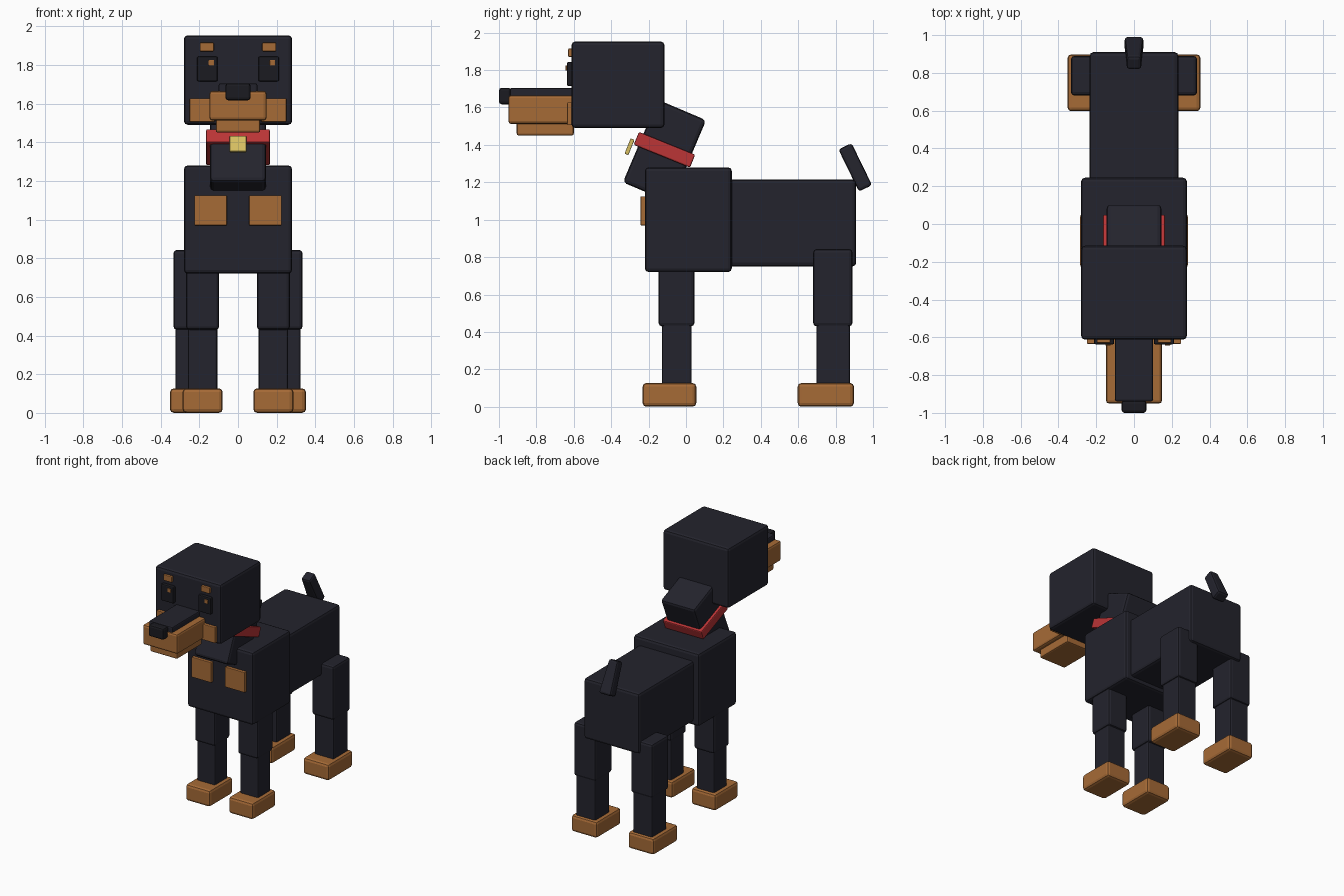
import bpy
import bmesh
from math import radians

cube = bpy.data.objects.get("Cube")
if cube:
    bpy.data.objects.remove(cube, do_unlink=True)


def material(name, rgb):
    mat = bpy.data.materials.new(name)
    mat.use_nodes = True
    mat.diffuse_color = (*rgb, 1)
    mat.node_tree.nodes["Principled BSDF"].inputs["Base Color"].default_value = (*rgb, 1)
    return mat


BLACK = material("black coat", (0.017, 0.017, 0.026))
NOSE = material("nose black", (0.011, 0.011, 0.015))
TAN = material("tan coat", (0.38, 0.145, 0.037))
RED = material("collar red", (0.5, 0.035, 0.037))
GOLD = material("tag gold", (0.68, 0.52, 0.12))


def block(name, mat, centre, size, bevel=0.02, tilt=0, taper=1):
    """Rounded box, tilted in degrees about x, its top narrowed across x by taper."""
    bm = bmesh.new()
    bmesh.ops.create_cube(bm, size=1)
    for v in bm.verts:
        if v.co.z > 0:
            v.co.x *= taper
        v.co.x *= size[0]
        v.co.y *= size[1]
        v.co.z *= size[2]
    bmesh.ops.bevel(bm, geom=bm.edges[:], offset=bevel, segments=2,
                    profile=0.5, affect='EDGES')
    mesh = bpy.data.meshes.new(name)
    bm.to_mesh(mesh)
    bm.free()
    mesh.materials.append(mat)
    obj = bpy.data.objects.new(name, mesh)
    obj.location = centre
    obj.rotation_euler.x = radians(tilt)
    bpy.context.collection.objects.link(obj)
    return obj


def span(name, mat, x, y, z, bevel=0.02):
    """Rounded box given by its (low, high) limits on each axis."""
    limits = (x, y, z)
    return block(name, mat, [(a + b) / 2 for a, b in limits],
                 [b - a for a, b in limits], bevel)


# Torso
span("chest", BLACK, (-0.28, 0.28), (-0.22, 0.245), (0.72, 1.28))
span("hindquarters", BLACK, (-0.235, 0.235), (0.2, 0.91), (0.75, 1.215))
block("tail", BLACK, (0, 0.905, 1.28), (0.1, 0.078, 0.25), 0.015, tilt=26, taper=0.75)

# Neck, collar and tag
block("neck", BLACK, (0, -0.115, 1.366), (0.29, 0.28, 0.48), tilt=-23)
block("collar", RED, (0, -0.115, 1.374), (0.33, 0.325, 0.075), 0.008, tilt=-22)
block("collar_tag", GOLD, (0, -0.302, 1.39), (0.086, 0.022, 0.088), 0.004, tilt=-22)

# Head and muzzle
span("head", BLACK, (-0.28, 0.28), (-0.612, -0.115), (1.49, 1.953))
span("muzzle", TAN, (-0.148, 0.148), (-0.95, -0.6), (1.512, 1.665), 0.015)
span("muzzle_top", BLACK, (-0.1, 0.1), (-0.94, -0.6), (1.64, 1.705), 0.01)
span("lower_jaw", TAN, (-0.115, 0.115), (-0.905, -0.6), (1.45, 1.53), 0.01)
span("nose", NOSE, (-0.065, 0.065), (-1.0, -0.935), (1.617, 1.705), 0.014)

# Paired parts
for side, s in (("left", 1), ("right", -1)):
    def pair(name, mat, x, y, z, bevel):
        span(side + "_" + name, mat, sorted((s * x[0], s * x[1])), y, z, bevel)

    # Face and chest markings
    pair("cheek", TAN, (0.12, 0.25), (-0.635, -0.6), (1.505, 1.627), 0.005)
    pair("eye", NOSE, (0.105, 0.212), (-0.637, -0.6), (1.715, 1.843), 0.008)
    pair("brow", TAN, (0.125, 0.197), (-0.63, -0.6), (1.87, 1.915), 0.005)
    pair("chest_patch", TAN, (0.058, 0.226), (-0.243, -0.2), (0.97, 1.125), 0.004)
    gx = s * 0.158 + 0.02
    span(side + "_eye_glint", TAN, (gx - 0.014, gx + 0.014), (-0.643, -0.63),
         (1.797, 1.825), 0.002)

    # Legs: centre x, widths, then front-to-back limits of upper, lower and paw
    for leg, cx, grow, upper, lower, paw in (
            ("front", 0.183, 0, (-0.147, 0.045), (-0.128, 0.03), (-0.232, 0.055)),
            ("hind", 0.242, 0.006, (0.68, 0.89), (0.697, 0.877), (0.597, 0.898))):
        for part, mat, half, y, z, bevel in (
                ("upper_leg", BLACK, 0.086, upper, (0.43, 0.843), 0.018),
                ("lower_leg", BLACK, 0.076, lower, (0.08, 0.46), 0.012),
                ("paw", TAN, 0.104, paw, (0, 0.127), 0.02)):
            h = half + grow
            pair(leg + "_" + part, mat, (cx - h, cx + h), y, z, bevel)
